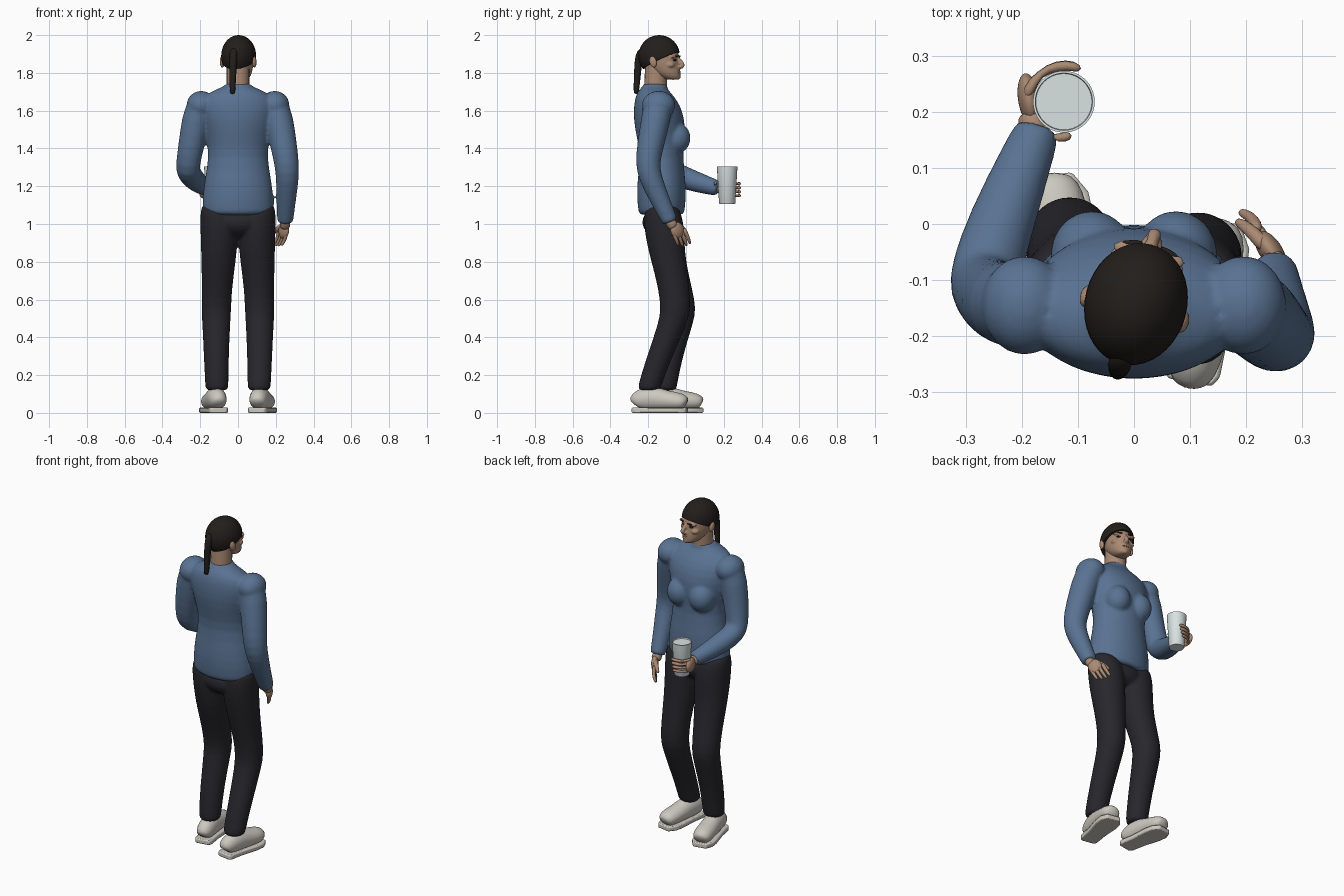
import bpy, bmesh, math
from mathutils import Vector, Matrix

if "Cube" in bpy.data.objects:
    bpy.data.objects.remove(bpy.data.objects["Cube"])

def mat(name, c):
    m = bpy.data.materials.new(name)
    m.diffuse_color = (*c, 1)
    m.use_nodes = True
    m.node_tree.nodes["Principled BSDF"].inputs["Base Color"].default_value = m.diffuse_color
    return m

BLUE = mat("blue_knit", (0.10, 0.17, 0.29))
DARK = mat("dark_cloth", (0.02, 0.02, 0.025))
HAIR = mat("dark_hair", (0.016, 0.013, 0.011))
SKIN = mat("skin", (0.40, 0.25, 0.17))
LIP = mat("lips", (0.30, 0.13, 0.10))
SHOE = mat("off_white", (0.60, 0.58, 0.52))
CUP = mat("cup_white", (0.70, 0.76, 0.76))

def loft(bm, rings, flat=False, n=20, M=Matrix()):
    """Skin elliptical rings (centre, rx, ry) along a path; flat keeps them level."""
    pts = [Vector(r[0]) for r in rings]
    loops = []
    for i, (c, rx, ry) in enumerate(rings):
        if flat:
            u, v = Vector((1, 0, 0)), Vector((0, 1, 0))
        else:
            t = (pts[min(i + 1, len(pts) - 1)] - pts[max(i - 1, 0)]).normalized()
            ref = Vector((1, 0, 0)) if abs(t.x) < 0.9 else Vector((0, 0, 1))
            u = (ref - t * ref.dot(t)).normalized()
            v = t.cross(u)
        loops.append([bm.verts.new(M @ (pts[i] + u * rx * math.cos(a) + v * ry * math.sin(a)))
                      for a in (2 * math.pi * k / n for k in range(n))])
    for a, b in zip(loops, loops[1:]):
        for k in range(n):
            bm.faces.new((a[k], a[(k + 1) % n], b[(k + 1) % n], b[k]))
    bm.faces.new(loops[0][::-1])
    bm.faces.new(loops[-1])

def tube(bm, pts, radii, M=Matrix(), n=20):
    loft(bm, [(p, r, r) for p, r in zip(pts, radii)], M=M, n=n)

def ball(bm, c, s, M=Matrix(), rot=Matrix(), seg=24):
    bmesh.ops.create_uvsphere(bm, u_segments=seg, v_segments=seg // 2, radius=1,
                              matrix=M @ Matrix.Translation(c) @ rot @ Matrix.Diagonal((*s, 1)))

def finish(name, bm, m, sub=0, voxel=0, smooth=4, angle=60):
    bmesh.ops.recalc_face_normals(bm, faces=bm.faces)
    me = bpy.data.meshes.new(name)
    bm.to_mesh(me)
    bm.free()
    ob = bpy.data.objects.new(name, me)
    bpy.context.collection.objects.link(ob)
    me.materials.append(m)
    if sub:
        ob.modifiers.new("subdivide", "SUBSURF").levels = sub
        ob.modifiers[-1].render_levels = sub
    if voxel:
        r = ob.modifiers.new("blend", "REMESH")
        r.mode, r.voxel_size, r.use_smooth_shade = "VOXEL", voxel, True
        s = ob.modifiers.new("relax", "SMOOTH")
        s.factor, s.iterations = 0.5, smooth
    bpy.ops.object.select_all(action="DESELECT")
    ob.select_set(True)
    bpy.context.view_layer.objects.active = ob
    bpy.ops.object.shade_smooth_by_angle(angle=math.radians(180 if voxel or sub else angle))
    return ob

# sweater: torso, bust and both sleeves blended together
bm = bmesh.new()
torso = [(1.045, .175, -.245, -.015), (1.06, .188, -.252, -.008), (1.13, .189, -.26, 0), (1.22, .18, -.26, 0),
         (1.36, .152, -.24, -.018), (1.46, .17, -.262, -.005), (1.55, .195, -.278, -.005),
         (1.63, .205, -.277, -.03), (1.685, .175, -.265, -.07), (1.715, .11, -.245, -.1),
         (1.73, .072, -.228, -.1), (1.748, .066, -.225, -.095)]
loft(bm, [((0, (a + b) / 2, z), rx, (b - a) / 2) for z, rx, a, b in torso], True, 28)
for s in (-1, 1):
    ball(bm, (s * .075, -.055, 1.455), (.075, .08, .085))
    ball(bm, (s * .195, -.145, 1.63), (.078, .09, .075))
tube(bm, [(-.17, -.145, 1.64), (-.21, -.145, 1.61), (-.235, -.14, 1.48), (-.258, -.125, 1.36), (-.268, -.105, 1.29),
          (-.255, -.05, 1.26), (-.215, .06, 1.22), (-.173, .165, 1.19), (-.171, .172, 1.188)],
     [.07, .08, .074, .066, .064, .064, .055, .042, .04])
tube(bm, [(.17, -.145, 1.64), (.205, -.15, 1.61), (.23, -.175, 1.48), (.252, -.2, 1.36), (.262, -.2, 1.28),
          (.26, -.17, 1.2), (.253, -.12, 1.09), (.25, -.085, 1.015), (.25, -.083, 1.01)],
     [.07, .08, .075, .068, .064, .058, .049, .043, .041])
finish("sweater", bm, BLUE, 1, .009)

# trousers: two legs with rounded hip tops and a pelvis
bm = bmesh.new()
for s, knee, shin, ank in ((-1, -.025, -.085, -.11), (1, -.055, -.14, -.195)):
    leg = [(1.11, .135, -.13, .045, .05), (1.085, .112, -.125, .088, .095), (1.0, .1, -.118, .101, .108),
           (.9, .1, -.108, .098, .102), (.8, .103, -.092, .092, .092), (.65, .112, (knee - .07) / 2, .08, .083),
           (.55, .115, knee, .08, .08), (.48, .115, knee - .012, .075, .078), (.3, .115, shin, .067, .068),
           (.14, .112, ank, .062, .062), (.115, .112, ank, .061, .061)]
    loft(bm, [((s * x, y, z), rx, ry) for z, x, y, rx, ry in leg], True)
ball(bm, (0, -.125, 1.01), (.15, .108, .085))
finish("trousers", bm, DARK, 1, .009)

# shoes: rounded upper over a flat, square-toed sole, turned outward
for side, s, hy in (("left", -1, -.2), ("right", 1, -.28)):
    M = Matrix.Translation((s * .1, hy, 0)) @ Matrix.Rotation(-s * math.radians(10), 4, "Z")
    bm = bmesh.new()
    up = [(.005, .03, .07), (.015, .044, .105), (.06, .052, .132), (.12, .054, .134), (.18, .056, .112),
          (.235, .057, .104), (.27, .05, .092), (.285, .034, .07)]
    loft(bm, [((0, y, .01 + h / 2), w, h / 2 - .004) for y, w, h in up], M=M)
    finish(side + "_shoe_upper", bm, SHOE, 1)
    bm = bmesh.new()
    half = [(.04, -.002), (.051, .015), (.053, .1), (.065, .2), (.063, .25), (.04, .29)]
    f = bm.faces.new([bm.verts.new(M @ Vector((x, y, 0)))
                      for x, y in half + [(-x, y) for x, y in reversed(half)]])
    ex = bmesh.ops.extrude_face_region(bm, geom=[f])["geom"]
    bmesh.ops.translate(bm, vec=(0, 0, .028), verts=[v for v in ex if isinstance(v, bmesh.types.BMVert)])
    b = finish(side + "_shoe_sole", bm, SHOE, angle=30).modifiers.new("edge", "BEVEL")
    b.width, b.segments = .006, 2

# head, built facing +y and turned slightly
H = Matrix.Translation((.004, -.14, 0)) @ Matrix.Rotation(math.radians(-15), 4, "Z")
bm = bmesh.new()
face = [(1.763, .075, .022, .03), (1.772, .062, .04, .05), (1.795, .042, .058, .073), (1.83, .02, .07, .091),
        (1.87, .006, .077, .098), (1.92, 0, .078, .104), (1.96, 0, .055, .07)]
loft(bm, [((0, y, z), rx, ry) for z, y, rx, ry in face], True, M=H)
for s in (-1, 1):
    ball(bm, (s * .043, .07, 1.842), (.025, .025, .017), H)
    ball(bm, (s * .01, .11, 1.831), (.009, .012, .008), H)
    ball(bm, (s * .035, .088, 1.885), (.032, .016, .009), H)
tube(bm, [(0, .098, 1.885), (0, .112, 1.862), (0, .13, 1.842), (0, .126, 1.832), (0, .1, 1.826)],
     [.009, .011, .013, .012, .008], H)
ball(bm, (0, .099, 1.777), (.02, .015, .014), H)
finish("face", bm, SKIN, 1, .005, 3)

bm = bmesh.new()
tube(bm, [(0, -.162, 1.7), (0, -.16, 1.76), (0, -.155, 1.86)], [.061, .06, .06])
finish("neck", bm, SKIN)

bm = bmesh.new()
for s in (-1, 1):
    ball(bm, (s * .088, -.012, 1.858), (.012, .019, .03), H, Matrix.Rotation(.25, 4, "X"))
finish("ears", bm, SKIN)

bm = bmesh.new()
for s in (-1, 1):
    ball(bm, (s * .033, .091, 1.867), (.013, .009, .006), H, seg=12)
    ball(bm, (s * .035, .1, 1.888), (.02, .006, .004), H, Matrix.Rotation(-s * .3, 4, "Z"), 12)
finish("eyes_and_brows", bm, HAIR)
bm = bmesh.new()
ball(bm, (0, .104, 1.806), (.023, .01, .007), H, seg=12)
finish("mouth", bm, LIP)

# hair cap cut along a slanted hairline, and ponytail
bm = bmesh.new()
ball(bm, (0, -.002, 1.89), (.091, .111, .11), H, seg=40)
no = H.to_3x3() @ Vector((0, -.46, 1))
cut = bmesh.ops.bisect_plane(bm, geom=bm.verts[:] + bm.edges[:] + bm.faces[:],
                             plane_co=H @ Vector((0, 0, 1.862)), plane_no=no, clear_inner=True)
bmesh.ops.holes_fill(bm, edges=[e for e in bm.edges if e.is_boundary])
finish("hair_cap", bm, HAIR, angle=40)
bm = bmesh.new()
tube(bm, [(0, -.08, 1.925), (0, -.106, 1.91), (0, -.116, 1.87), (0, -.122, 1.78), (0, -.128, 1.7), (0, -.128, 1.688)],
     [.018, .021, .021, .018, .015, .01], H)
finish("ponytail", bm, HAIR, 1)

# cup with a slightly sunken top
bm = bmesh.new()
loft(bm, [((-.125, .218, z), r, r) for z, r in
          ((1.105, .04), (1.11, .043), (1.295, .054), (1.305, .055), (1.305, .051), (1.297, .05))], True, 40)
finish("cup", bm, CUP, angle=40)

# left hand wrapped around the cup
bm = bmesh.new()
tube(bm, [(-.18, .15, 1.195), (-.178, .18, 1.188), (-.183, .2, 1.183)], [.027, .026, .028])
ball(bm, (-.187, .222, 1.178), (.02, .048, .042), rot=Matrix.Rotation(.15, 4, "Z"))
for i in range(4):
    z, r = 1.213 - .021 * i, .0105 - .0008 * abs(i - 1)
    arc = [(-.125 + .068 * math.cos(a), .218 + .066 * math.sin(a), z)
           for a in (math.radians(d) for d in (175, 145, 115, 85, 62 + 5 * i))]
    tube(bm, arc, [r, r * 1.1, r, r, r * .8], n=10)
tube(bm, [(-.175, .185, 1.19), (-.16, .16, 1.2), (-.135, .152, 1.212), (-.11, .158, 1.22)],
     [.016, .013, .011, .008], n=10)
finish("left_hand", bm, SKIN, 1)

# right hand hanging relaxed at the thigh
bm = bmesh.new()
tube(bm, [(.25, -.1, 1.04), (.25, -.078, 1.0), (.247, -.06, .98)], [.027, .027, .03])
ball(bm, (.243, -.047, .967), (.021, .04, .046), rot=Matrix.Rotation(.6, 4, "Z") @ Matrix.Rotation(.35, 4, "X"))
for i in range(4):
    b = Vector((.253 - .012 * i, -.06 + .02 * i, .938 + .005 * i))
    L = (.85, 1, 1.05, .95)[i]
    tube(bm, [b + Vector((.002, -.012, .025)), b, b + Vector((-.008, .012, -.028)) * L,
              b + Vector((-.022, .02, -.052)) * L, b + Vector((-.03, .022, -.06)) * L],
         [.011, .0115, .01, .009, .006], n=10)
tube(bm, [(.238, -.045, .995), (.215, -.018, .98), (.195, -.002, .96), (.182, .006, .945)],
     [.016, .013, .011, .007], n=10)
finish("right_hand", bm, SKIN, 1)
